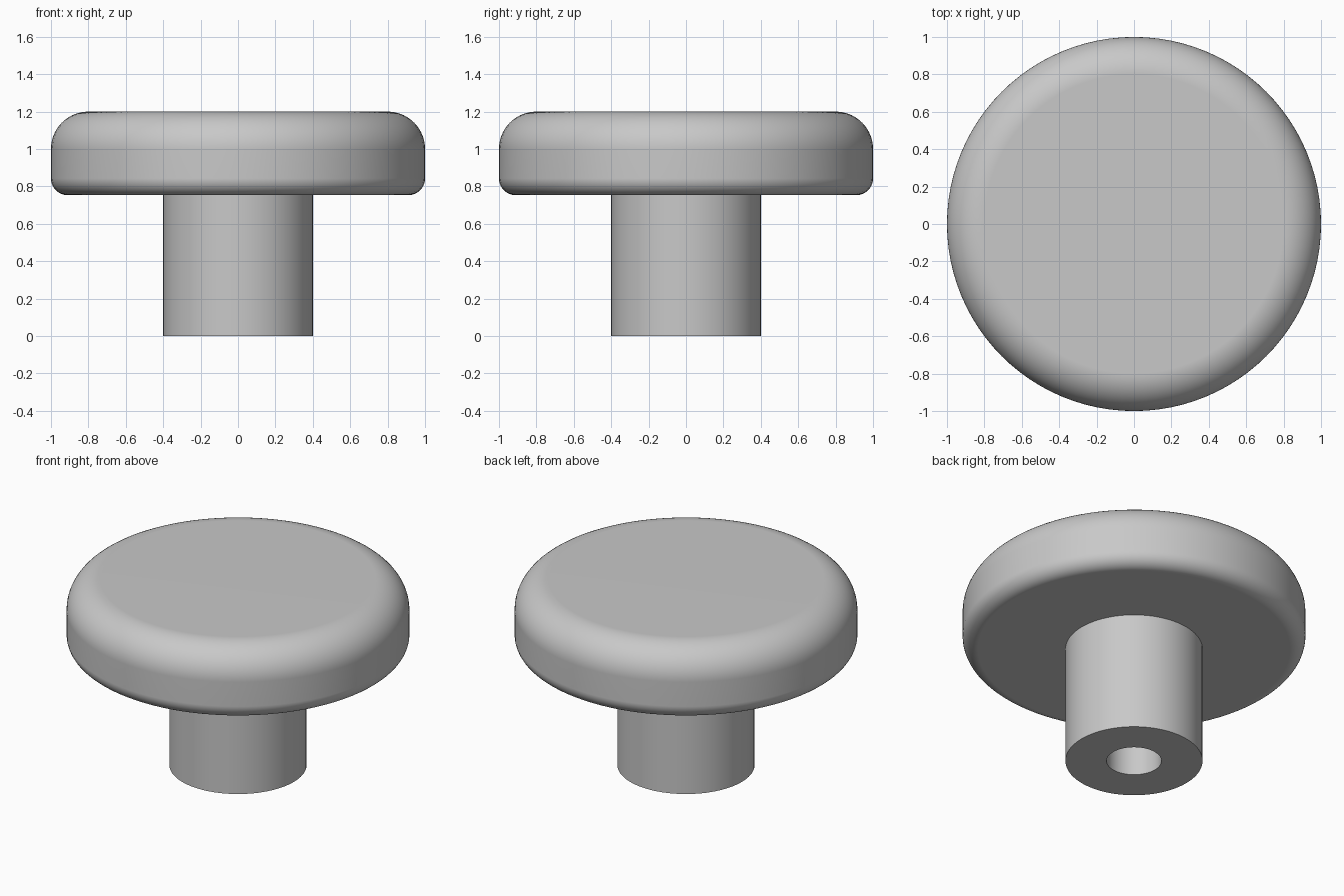
import bpy, bmesh, math

if "Cube" in bpy.data.objects:
    bpy.data.objects.remove(bpy.data.objects["Cube"])

SEGMENTS = 96

grey = bpy.data.materials.new("light_grey")
grey.diffuse_color = (0.58, 0.58, 0.58, 1)
grey.use_nodes = True
grey.node_tree.nodes["Principled BSDF"].inputs["Base Color"].default_value = grey.diffuse_color


def fillet(cx, cz, r, start, end, steps):
    """Points (radius, height) along a rounded edge."""
    angles = [math.radians(start + (end - start) * i / steps) for i in range(steps + 1)]
    return [(cx + r * math.cos(a), cz + r * math.sin(a)) for a in angles]


def lathe(name, profile):
    """Spin a (radius, height) profile around the z axis."""
    bm = bmesh.new()
    verts = [bm.verts.new((r, 0, z)) for r, z in profile]
    edges = [bm.edges.new(pair) for pair in zip(verts, verts[1:])]
    bmesh.ops.spin(bm, geom=verts + edges, cent=(0, 0, 0), axis=(0, 0, 1),
                   angle=math.tau, steps=SEGMENTS, use_merge=True)
    bmesh.ops.remove_doubles(bm, verts=bm.verts, dist=1e-5)
    bmesh.ops.recalc_face_normals(bm, faces=bm.faces)
    mesh = bpy.data.meshes.new(name)
    bm.to_mesh(mesh)
    bm.free()
    mesh.materials.append(grey)
    obj = bpy.data.objects.new(name, mesh)
    bpy.context.collection.objects.link(obj)
    bpy.ops.object.select_all(action='DESELECT')
    obj.select_set(True)
    bpy.context.view_layer.objects.active = obj
    bpy.ops.object.shade_smooth_by_angle(angle=math.radians(30))
    # Keep the flat faces evenly shaded beside the rounded edges
    mod = obj.modifiers.new("even_shading", 'WEIGHTED_NORMAL')
    mod.keep_sharp = True
    return obj


# One solid: blind screw hole, stem, then the rounded cap
hole = [(0, 0.6), (0.16, 0.6), (0.16, 0)]
stem = [(0.4, 0), (0.4, 0.753)]
cap = (fillet(0.91, 0.843, 0.09, -90, 0, 10)
       + fillet(0.8, 1.0, 0.2, 0, 90, 14)
       + [(0, 1.2)])
lathe("knob", hole + stem + cap)
